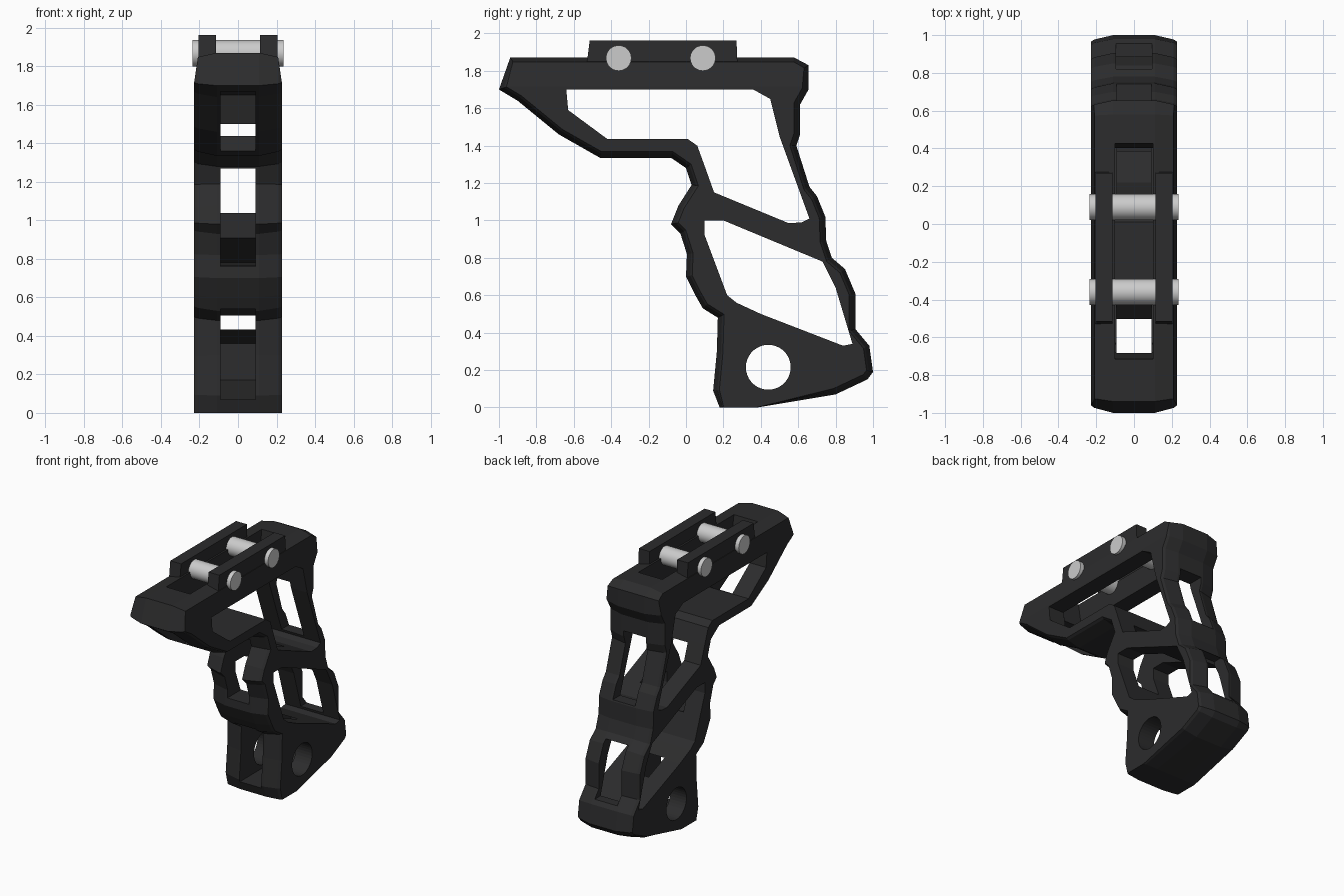
import bpy, bmesh, math
from mathutils import Vector

if "Cube" in bpy.data.objects:
    bpy.data.objects.remove(bpy.data.objects["Cube"])

dark = bpy.data.materials.new("matte_black")
dark.diffuse_color = (0.025, 0.025, 0.026, 1)
dark.use_nodes = True
dark.node_tree.nodes["Principled BSDF"].inputs["Base Color"].default_value = dark.diffuse_color


def make(name, bm, mat=None):
    bmesh.ops.recalc_face_normals(bm, faces=bm.faces[:])
    me = bpy.data.meshes.new(name)
    bm.to_mesh(me)
    bm.free()
    ob = bpy.data.objects.new(name, me)
    bpy.context.collection.objects.link(ob)
    if mat:
        me.materials.append(mat)
    return ob


def inset(pts, d):
    """Mitred inward offset of a clockwise (y, z) profile."""
    out, n = [], len(pts)
    for i in range(n):
        a, b, c = (Vector(pts[(i + k) % n]) for k in (-1, 0, 1))
        e1, e2 = (b - a).normalized(), (c - b).normalized()
        n1, n2 = Vector((e1.y, -e1.x)), Vector((e2.y, -e2.x))
        p = b + (n1 + n2) * d / max(0.4, 1 + n1.dot(n2))
        if b.y in (0, 1.87):          # keep the flat base and flat top
            p.y = b.y
        out.append((p.x, p.y))
    return out


def loft(pts, sections):
    """Stack profiles along x; sections are (x, inset)."""
    bm = bmesh.new()
    rings = [[bm.verts.new((x, y, z)) for y, z in (inset(pts, d) if d else pts)]
             for x, d in sections]
    n = len(pts)
    for r, s in zip(rings, rings[1:]):
        for i in range(n):
            j = (i + 1) % n
            bm.faces.new((r[i], r[j], s[j], s[i]))
    bm.faces.new(rings[0])
    bm.faces.new(rings[-1])
    return bm


def slab(pts, x0, x1):
    return loft(pts, [(x0, 0), (x1, 0)])


def cylinder_pts(y, z, r, n=36):
    return [(y + r * math.sin(2 * math.pi * i / n), z + r * math.cos(2 * math.pi * i / n))
            for i in range(n)]


# Grip frame: side silhouette with bevelled flanks
outline = [(-.94, 1.87), (.58, 1.87), (.655, 1.83), (.655, 1.70), (.61, 1.62), (.61, 1.46),
           (.59, 1.40), (.66, 1.18), (.70, 1.13), (.745, 1.02), (.75, .89), (.78, .80),
           (.85, .74), (.905, .61), (.905, .42), (.98, .33), (1.0, .19), (.97, .15),
           (.80, .07), (.38, 0), (.18, 0), (.145, .09), (.165, .30), (.17, .48), (.09, .53),
           (.05, .60), (0, .70), (.005, .82), (-.03, .93), (-.08, .98), (-.04, 1.08),
           (.03, 1.19), (0, 1.28), (-.08, 1.335), (-.46, 1.335), (-.68, 1.46),
           (-.90, 1.64), (-1.0, 1.70)]
half = [(.11, 0), (.21, .022), (.228, .033)]
bm = loft(outline, [(-x, d) for x, d in reversed(half)] + half)
# Slope the flanks of the top plate inwards
for s in (-1, 1):
    geom = bm.verts[:] + bm.edges[:] + bm.faces[:]
    cut = bmesh.ops.bisect_plane(bm, geom=geom, dist=1e-6, plane_co=(s * .228, 0, 1.715),
                                 plane_no=(s * .155, 0, .023), clear_outer=True)
    edges = [e for e in cut["geom_cut"] if isinstance(e, bmesh.types.BMEdge) and e.is_boundary]
    bmesh.ops.holes_fill(bm, edges=edges, sides=0)
frame = make("grip_frame", bm, dark)

# Openings: (profile, half width)
upper_window = [(-.64, 1.70), (.36, 1.70), (.45, 1.65), (.50, 1.45), (.66, 1.01), (.62, .99),
                (.55, .985), (.15, 1.15), (.10, 1.29), (.06, 1.40), (.01, 1.435),
                (-.42, 1.435), (-.63, 1.59)]
lower_window = [(.10, 1.0), (.20, 1.0), (.73, .78), (.80, .64), (.89, .34), (.84, .33),
                (.40, .50), (.27, .56), (.22, .60), (.10, .92)]
nose_slot = [(-1.1, 1.36), (-.5, 1.36), (-.41, 1.45), (-.41, 1.6), (-.5, 1.67), (-1.1, 1.67)]
top_slot = [(-.72, 1.9), (-.68, 1.66), (.40, 1.66), (.43, 1.9)]
front_upper = [(-.2, .76), (.15, .76), (.42, .9), (.42, 1.04), (.15, 1.27), (-.2, 1.27)]
front_lower = [(0, .07), (.45, .07), (.76, .17), (.76, .36), (.3, .54), (0, .54)]
back_upper = [(.5, 1.03), (.9, 1.03), (.9, 1.5), (.48, 1.5)]
back_lower = [(.78, .36), (1.1, .36), (1.1, .765), (.75, .765)]
cuts = [(upper_window, .4), (lower_window, .4), (cylinder_pts(.44, .215, .12), .4),
        (nose_slot, .092), (top_slot, .1), (front_upper, .09), (front_lower, .091),
        (back_upper, .093), (back_lower, .094)]
bpy.context.view_layer.objects.active = frame
for pts, w in cuts:
    cutter = make("cutter", slab(pts, -w, w))
    cutter.hide_render = True
    mod = frame.modifiers.new("cut", 'BOOLEAN')
    mod.operation, mod.solver, mod.object = 'DIFFERENCE', 'EXACT', cutter
    bpy.ops.object.modifier_apply(modifier=mod.name)
    bpy.data.objects.remove(cutter)

# Mounting rails on top
rail = [(-.53, 1.84), (-.515, 1.963), (.27, 1.963), (.275, 1.84)]
for s, side in ((-1, "left"), (1, "right")):
    make("rail_" + side, slab(rail, s * .115, s * .205), dark)

# Cross pins
for y, side in ((-.36, "front"), (.09, "rear")):
    pin = make("pin_" + side, slab(cylinder_pts(y, 1.868, .068), -.236, .236))
    bpy.ops.object.select_all(action='DESELECT')
    pin.select_set(True)
    bpy.context.view_layer.objects.active = pin
    bpy.ops.object.shade_smooth_by_angle(angle=math.radians(30))
